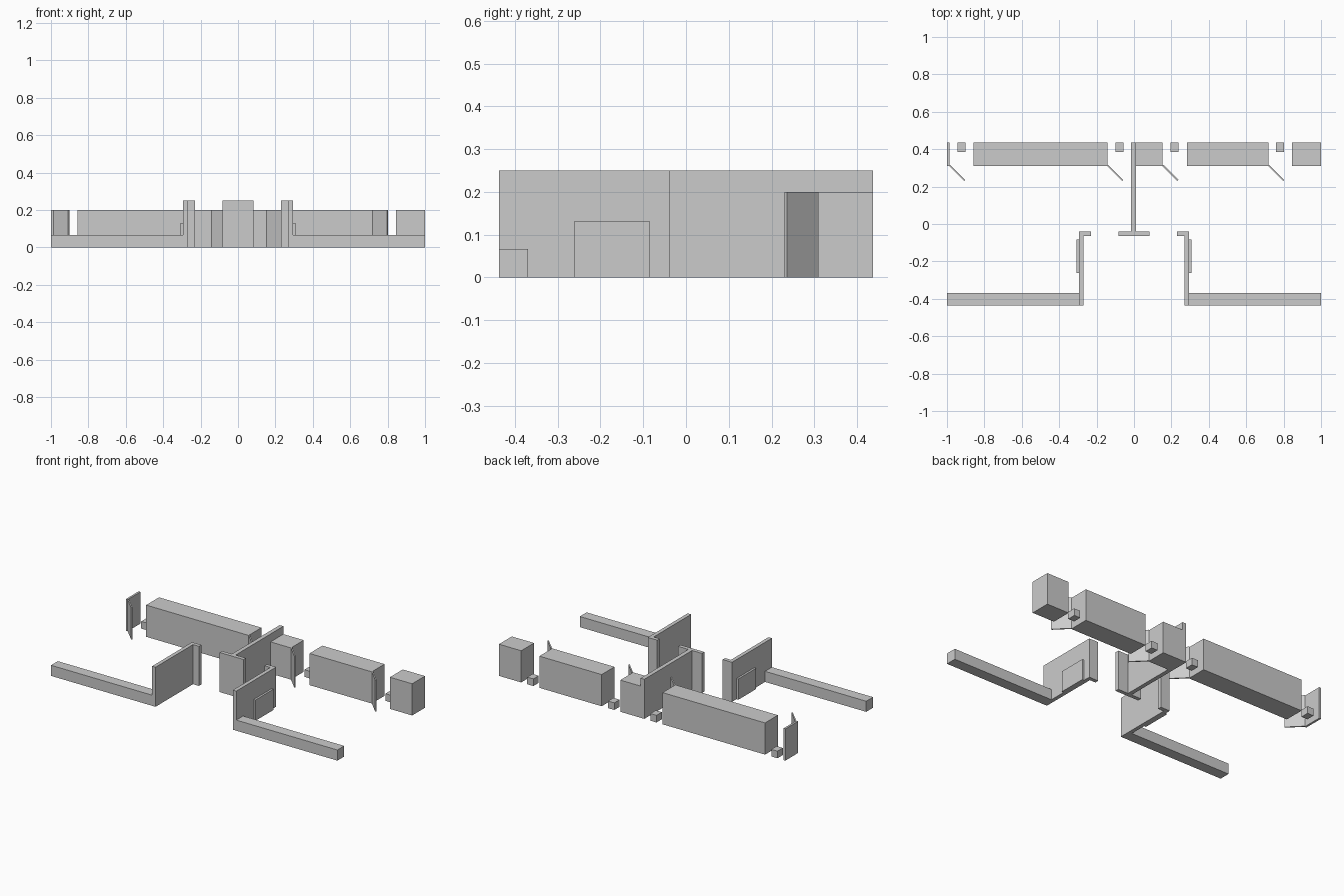
import bpy, bmesh
from mathutils import Vector

if "Cube" in bpy.data.objects:
    bpy.data.objects.remove(bpy.data.objects["Cube"])


def prism(name, outline, height):
    """Extrude a flat outline up from the ground."""
    bm = bmesh.new()
    face = bm.faces.new([bm.verts.new((x, y, 0)) for x, y in outline])
    ext = bmesh.ops.extrude_face_region(bm, geom=[face])
    top = [v for v in ext["geom"] if isinstance(v, bmesh.types.BMVert)]
    bmesh.ops.translate(bm, verts=top, vec=Vector((0, 0, height)))
    bmesh.ops.recalc_face_normals(bm, faces=bm.faces)
    mesh = bpy.data.meshes.new(name)
    bm.to_mesh(mesh)
    bm.free()
    obj = bpy.data.objects.new(name, mesh)
    bpy.context.collection.objects.link(obj)
    return obj


def block(name, x0, x1, y0, y1, height):
    return prism(name, [(x0, y0), (x1, y0), (x1, y1), (x0, y1)], height)


BACK, FRONT = 0.437, -0.437
WALL_H, LOW_H, TALL_H = 0.2, 0.067, 0.25

# Thick rear wall, broken by four doorways
segments = [(-1.0, -0.987), (-0.858, -0.142), (0.01, 0.153),
            (0.283, 0.718), (0.845, 1.0)]
for i, (x0, x1) in enumerate(segments):
    block(f"rear_wall_{i + 1}", x0, x1, 0.309, BACK, WALL_H)

# Open door leaf and small floor block in each doorway
t = 0.0028
for i, x in enumerate((-0.987, -0.142, 0.153, 0.718)):
    ax, ay, bx, by = x + 0.001, 0.314, x + 0.082, 0.233
    prism(f"door_{i + 1}", [(ax - t, ay - t), (bx - t, by - t),
                            (bx + t, by + t), (ax + t, ay + t)], WALL_H)
    block(f"floor_block_{i + 1}", x + 0.042, x + 0.085, 0.384, BACK, 0.045)

# Central T-shaped divider
prism("central_divider", [(-0.084, -0.063), (0.082, -0.063), (0.082, -0.039),
                          (0.011, -0.039), (0.011, BACK), (-0.015, BACK),
                          (-0.015, -0.039), (-0.084, -0.039)], TALL_H)

# Mirrored entrance sides: L-shaped wall, panel and low front wall
for side, s in (("left", -1), ("right", 1)):
    prism(f"side_wall_{side}", [(s * x, y) for x, y in (
        (0.27, FRONT), (0.294, FRONT), (0.294, -0.039), (0.229, -0.039),
        (0.229, -0.063), (0.27, -0.063))], TALL_H)
    xs = sorted((s * 0.294, s * 0.307))
    block(f"side_panel_{side}", *xs, -0.262, -0.084, 0.131)
    xs = sorted((s * 0.29, s * 1.0))
    block(f"front_low_wall_{side}", *xs, FRONT, -0.369, LOW_H)
